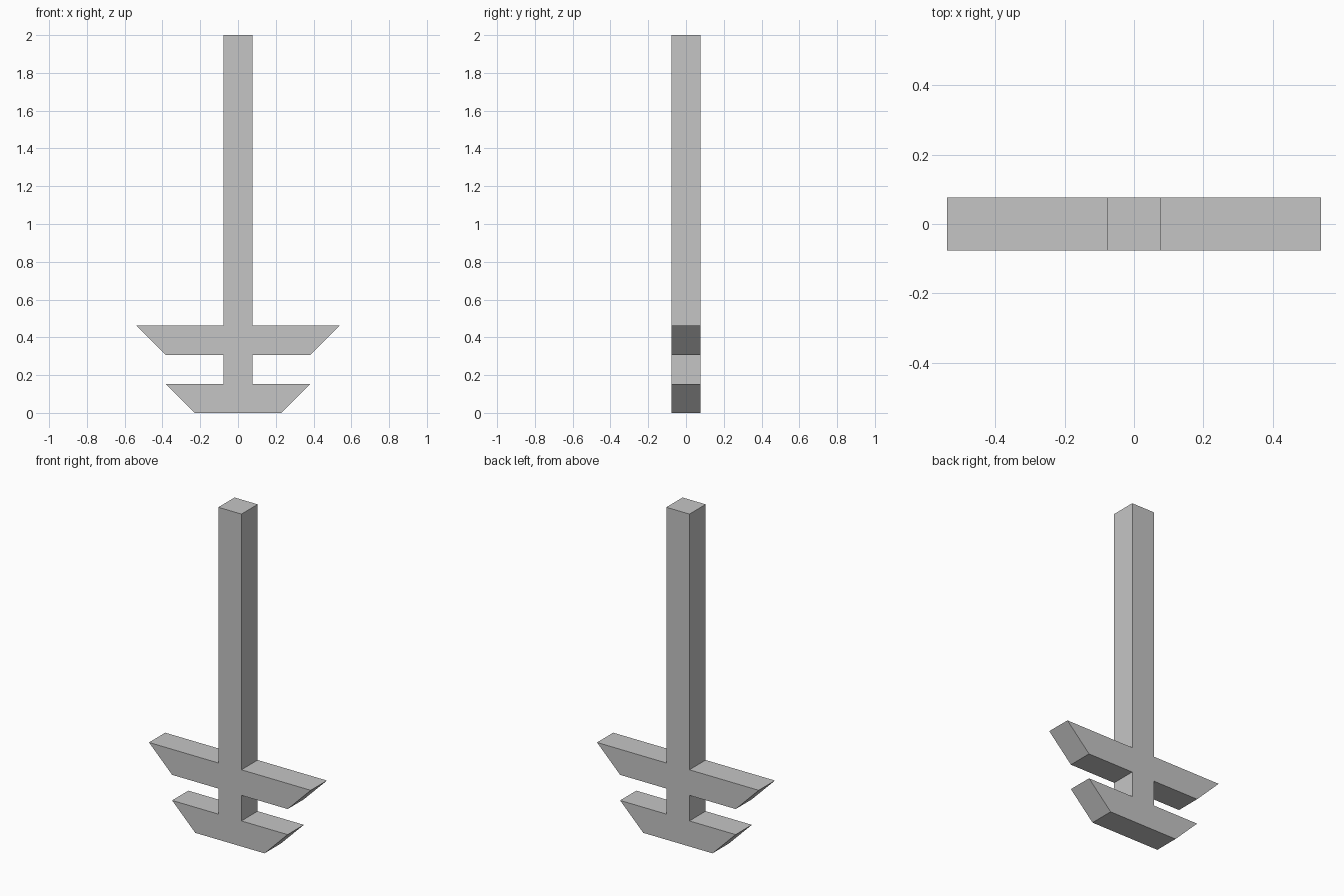
import bpy
import bmesh

cube = bpy.data.objects.get("Cube")
if cube:
    bpy.data.objects.remove(cube, do_unlink=True)

UNIT = 2 / 13  # width of the shaft

grey = bpy.data.materials.new("plain_grey")
grey.use_nodes = True
colour = (0.56, 0.56, 0.56, 1)
grey.diffuse_color = colour
grey.node_tree.nodes["Principled BSDF"].inputs["Base Color"].default_value = colour

# Half outline (x, z) in units: lower arm, gap, upper arm, shaft
half = [(1.5, 0), (2.5, 1), (0.5, 1), (0.5, 2),
        (2.5, 2), (3.5, 3), (0.5, 3), (0.5, 13)]
outline = half + [(-x, z) for x, z in reversed(half)]

# One solid, extruded from front to back
bm = bmesh.new()
front = bm.faces.new([bm.verts.new((x * UNIT, -UNIT / 2, z * UNIT)) for x, z in outline])
result = bmesh.ops.extrude_face_region(bm, geom=[front], use_keep_orig=True)
back_verts = [v for v in result["geom"] if isinstance(v, bmesh.types.BMVert)]
bmesh.ops.translate(bm, verts=back_verts, vec=(0, UNIT, 0))
bmesh.ops.recalc_face_normals(bm, faces=bm.faces)

mesh = bpy.data.meshes.new("shaft_with_arms")
bm.to_mesh(mesh)
bm.free()
mesh.materials.append(grey)
obj = bpy.data.objects.new("shaft_with_arms", mesh)
bpy.context.collection.objects.link(obj)
